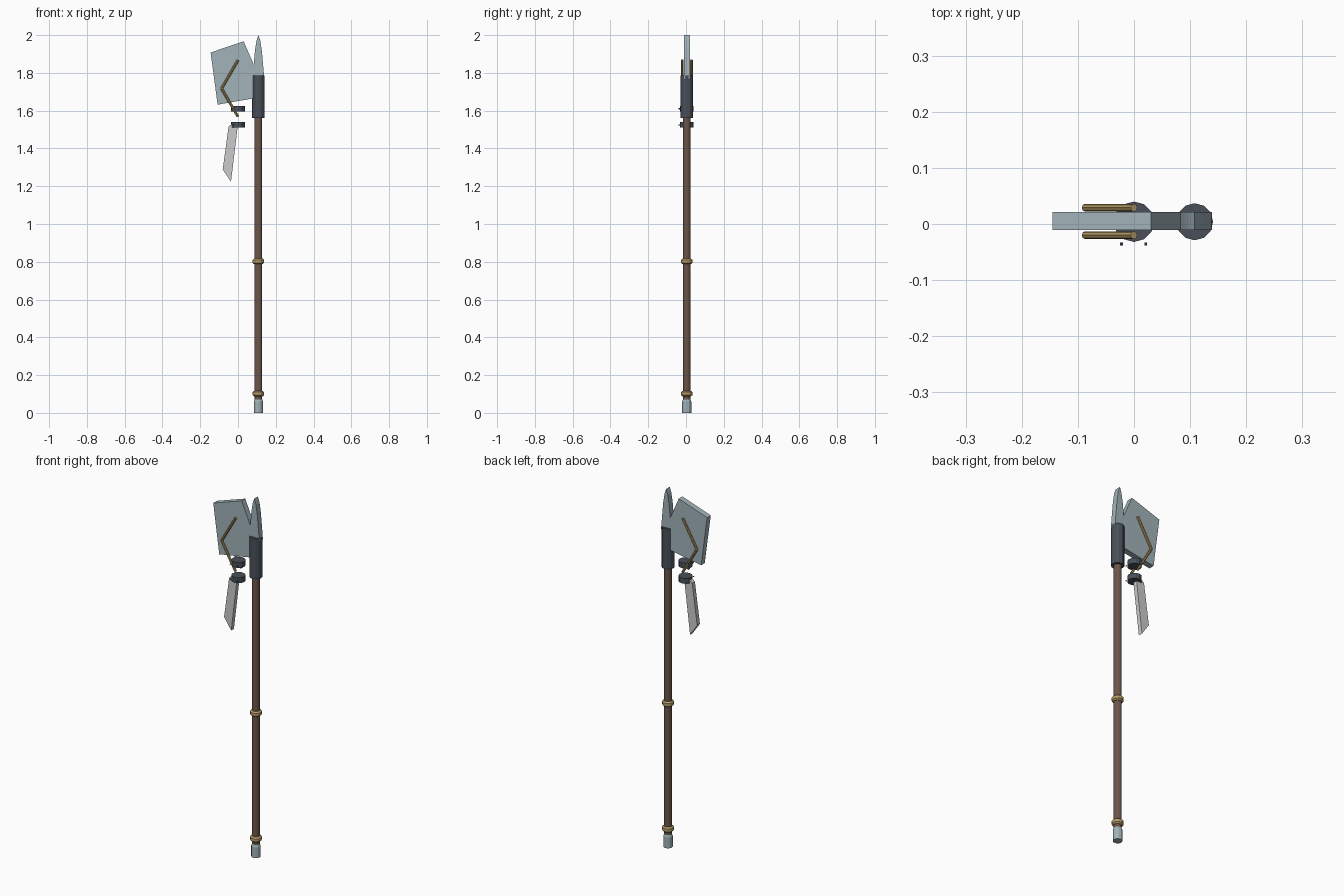
import bpy, bmesh, math
from mathutils import Vector

if "Cube" in bpy.data.objects:
    bpy.data.objects.remove(bpy.data.objects["Cube"])

CY = 0.004      # centre plane of the weapon
PX = 0.108      # pole axis


def material(name, rgb):
    m = bpy.data.materials.new(name)
    m.diffuse_color = (*rgb, 1)
    m.use_nodes = True
    m.node_tree.nodes["Principled BSDF"].inputs["Base Color"].default_value = m.diffuse_color
    return m


steel = material("steel", (0.36, 0.45, 0.49))
wood = material("wood", (0.15, 0.095, 0.07))
iron = material("dark_iron", (0.067, 0.08, 0.10))
brass = material("brass", (0.48, 0.34, 0.14))


def finish(name, bm, mat):
    bmesh.ops.recalc_face_normals(bm, faces=bm.faces[:])
    me = bpy.data.meshes.new(name)
    bm.to_mesh(me)
    bm.free()
    ob = bpy.data.objects.new(name, me)
    bpy.context.collection.objects.link(ob)
    if mat:
        me.materials.append(mat)
    return ob


def turned(name, x, profile, mat, n=12):
    """Closed lathe shape from (radius, z) pairs around a vertical axis."""
    bm = bmesh.new()
    rings = [[bm.verts.new((x + r * math.cos(2 * math.pi * i / n),
                            CY + r * math.sin(2 * math.pi * i / n), z))
              for i in range(n)] for r, z in profile]
    for a, b in zip(rings, rings[1:]):
        for i in range(n):
            j = (i + 1) % n
            bm.faces.new((a[i], a[j], b[j], b[i]))
    bm.faces.new(rings[0])
    bm.faces.new(rings[-1])
    return finish(name, bm, mat)


def plate(name, outline, thick, mat):
    """Flat plate from an (x, z) outline, extruded through the thickness."""
    bm = bmesh.new()
    f = bm.faces.new([bm.verts.new((x, CY + 0.001 - thick / 2, z)) for x, z in outline])
    ext = bmesh.ops.extrude_face_region(bm, geom=[f])["geom"]
    bmesh.ops.translate(bm, vec=(0, thick, 0),
                        verts=[v for v in ext if isinstance(v, bmesh.types.BMVert)])
    return finish(name, bm, mat)


def rod(name, a, b, r, mat, n=8):
    a, b = Vector(a), Vector(b)
    bm = bmesh.new()
    bmesh.ops.create_cone(bm, cap_ends=True, segments=n, radius1=r, radius2=r,
                          depth=(b - a).length)
    ob = finish(name, bm, mat)
    ob.location = (a + b) / 2
    ob.rotation_euler = (b - a).to_track_quat('Z', 'Y').to_euler()
    return ob


# Pole, foot cap and socket
turned("pole", PX, [(0.02, 0.05), (0.02, 1.6)], wood)
turned("foot_cap", PX, [(0.024, 0), (0.024, 0.06), (0.019, 0.075)], steel)
turned("head_socket", PX, [(0.033, 1.56), (0.033, 1.785)], iron)

# Brass bands on the pole
for name, z in (("lower_band", 0.102), ("middle_band", 0.802)):
    turned(name, PX, [(0.022, z - 0.015), (0.030, z - 0.008),
                      (0.030, z + 0.008), (0.022, z + 0.015)], brass)

# Top spike and axe blade
half = [(0.031, 1.77), (0.027, 1.82), (0.018, 1.92), (0.010, 1.97)]
plate("top_spike", [(PX - w, z) for w, z in half] + [(PX, 2.0)]
      + [(PX + w, z) for w, z in reversed(half)], 0.032, steel)
plate("axe_blade", [(-0.145, 1.908), (0.03, 1.967), (0.082, 1.848), (0.1, 1.80),
                    (0.1, 1.668), (-0.108, 1.632)], 0.032, steel)

# Bent brass inlay on both faces
for side, y in (("front", -0.020), ("back", 0.029)):
    pts = [(0, y, 1.868), (-0.087, y, 1.717), (0, y, 1.568)]
    for i in range(2):
        rod(f"{side}_inlay_{i + 1}", pts[i], pts[i + 1], 0.007, brass)

# Hanging discs with small studs
for name, z in (("upper_disc", 1.61), ("lower_disc", 1.525)):
    turned(name, 0, [(0.036, z - 0.015), (0.036, z + 0.015)], iron)
    for x in (-0.022, 0.021):
        rod(f"{name}_stud", (x, -0.0385, z), (x, -0.033, z), 0.003, iron, 6)

# Hanging lower blade
plate("hanging_blade", [(-0.033, 1.53), (0.0, 1.53), (-0.037, 1.224),
                        (-0.081, 1.288), (-0.05, 1.515)], 0.024, None)
